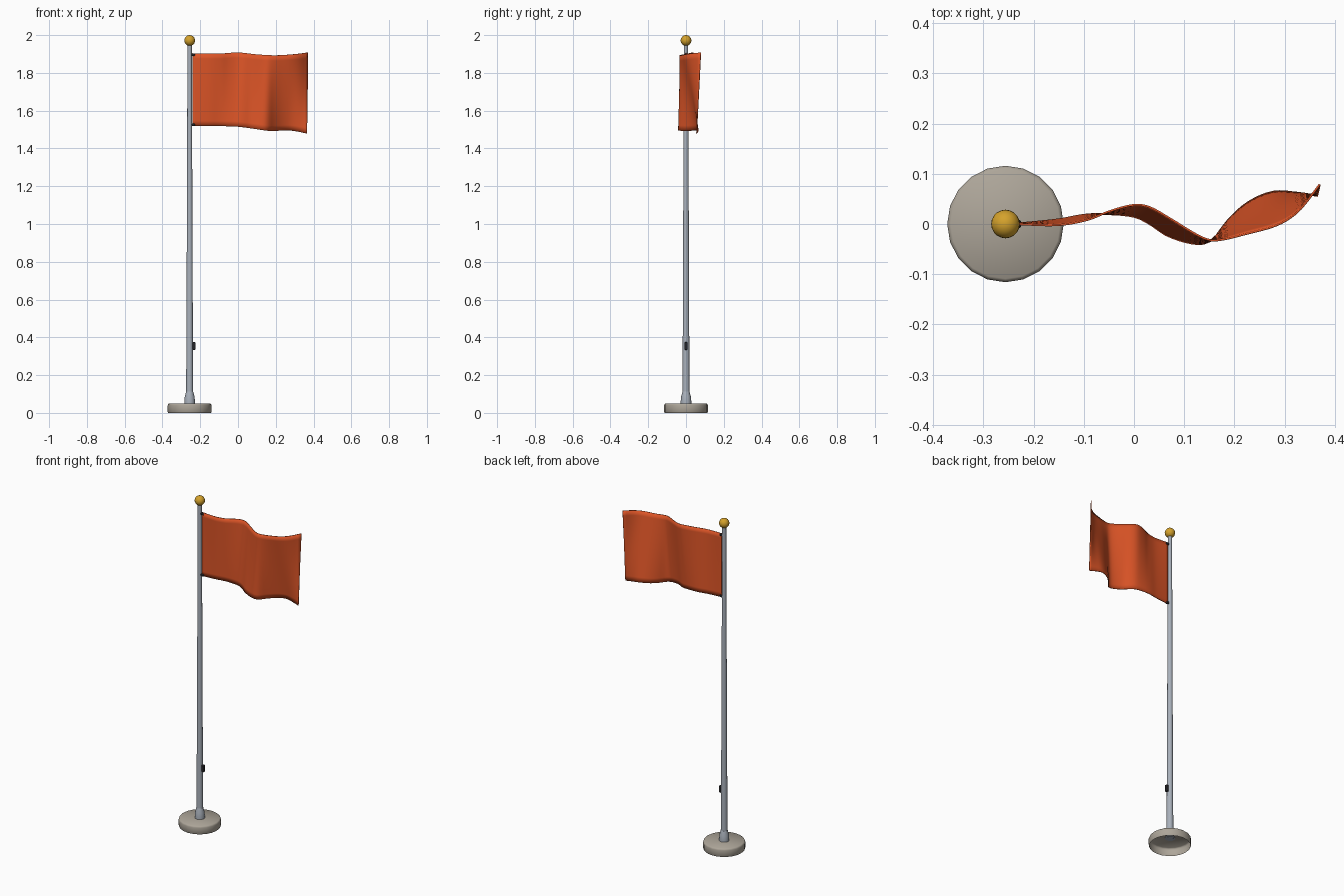
import bpy, bmesh, math

if "Cube" in bpy.data.objects:
    bpy.data.objects.remove(bpy.data.objects["Cube"])

PX = -0.256  # pole axis


def material(name, rgb):
    m = bpy.data.materials.new(name)
    m.diffuse_color = (*rgb, 1)
    m.use_nodes = True
    m.node_tree.nodes["Principled BSDF"].inputs["Base Color"].default_value = m.diffuse_color
    return m


STONE = material("stone grey", (0.42, 0.38, 0.32))
METAL = material("pole silver", (0.40, 0.44, 0.50))
GOLD = material("gold", (0.66, 0.36, 0.025))
RED = material("flag orange red", (0.72, 0.09, 0.02))
DARK = material("dark fittings", (0.03, 0.03, 0.035))


def finish(name, bm, mat, angle=40):
    bmesh.ops.recalc_face_normals(bm, faces=bm.faces)
    me = bpy.data.meshes.new(name)
    bm.to_mesh(me)
    bm.free()
    me.materials.append(mat)
    ob = bpy.data.objects.new(name, me)
    bpy.context.collection.objects.link(ob)
    bpy.ops.object.select_all(action='DESELECT')
    ob.select_set(True)
    bpy.context.view_layer.objects.active = ob
    bpy.ops.object.shade_smooth_by_angle(angle=math.radians(angle))
    return ob


def lathe(name, profile, sides, mat, cap_start=False, cap_end=True):
    """Stack of rings given as (radius, z) around the pole axis."""
    bm = bmesh.new()
    rings = [[bm.verts.new((PX + r * math.cos(2 * math.pi * i / sides),
                            r * math.sin(2 * math.pi * i / sides), z))
              for i in range(sides)] for r, z in profile]
    for a, b in zip(rings, rings[1:]):
        for i in range(sides):
            j = (i + 1) % sides
            bm.faces.new((a[i], a[j], b[j], b[i]))
    if cap_start:
        bm.faces.new(rings[0][::-1])
    if cap_end:
        bm.faces.new(rings[-1])
    return finish(name, bm, mat)


def curve(points, x):
    """Smooth Hermite interpolation through (x, value) points."""
    n = len(points)

    def slope(i):
        a, b = points[max(i - 1, 0)], points[min(i + 1, n - 1)]
        return (b[1] - a[1]) / (b[0] - a[0])

    k = 0
    while k < n - 2 and x > points[k + 1][0]:
        k += 1
    (x0, y0), (x1, y1) = points[k], points[k + 1]
    h = x1 - x0
    t = (x - x0) / h
    return ((2*t**3 - 3*t**2 + 1) * y0 + (t**3 - 2*t**2 + t) * h * slope(k)
            + (3*t**2 - 2*t**3) * y1 + (t**3 - t**2) * h * slope(k + 1))


# Base: hollow disc, open underneath
lathe("base", [(0.113, 0.0), (0.116, 0.005), (0.116, 0.040),
               (0.114, 0.046), (0.109, 0.050)], 20, STONE)

# Pole with flared foot collar
lathe("foot_collar", [(0.028, 0.046), (0.028, 0.062), (0.026, 0.085),
                      (0.019, 0.112)], 16, METAL, True)
lathe("pole", [(0.0185, 0.045), (0.0185, 0.11), (0.0155, 0.80),
               (0.0115, 1.95)], 16, METAL, True)

# Ball finial
bm = bmesh.new()
bmesh.ops.create_uvsphere(bm, u_segments=20, v_segments=12, radius=0.0285)
bmesh.ops.translate(bm, verts=bm.verts, vec=(PX, 0, 1.9715))
finish("finial_ball", bm, GOLD)

# Flag: waving sheet between a top edge and a bottom edge
top_y = [(-0.24, 0.0), (-0.15, -0.002), (-0.09, 0.009), (-0.05, 0.025), (0, 0.038),
         (0.03, 0.034), (0.07, 0.012), (0.13, -0.024), (0.16, -0.033),
         (0.23, -0.018), (0.29, 0.0), (0.33, 0.028), (0.37, 0.079)]
low_y = [(-0.24, 0.0), (-0.15, 0.009), (-0.10, 0.018), (-0.06, 0.020), (0, 0.015),
         (0.03, 0.002), (0.07, -0.024), (0.13, -0.040), (0.16, -0.030),
         (0.19, 0.008), (0.23, 0.043), (0.28, 0.064), (0.33, 0.062), (0.37, 0.056)]
top_z = [(-0.24, 1.904), (-0.10, 1.902), (0, 1.908), (0.10, 1.898),
         (0.20, 1.893), (0.30, 1.899), (0.37, 1.908)]
low_z = [(-0.24, 1.519), (-0.10, 1.518), (0, 1.515), (0.10, 1.502),
         (0.17, 1.493), (0.28, 1.495), (0.37, 1.479)]
COLS, ROWS = 48, 14
bm = bmesh.new()
grid = []
for c in range(COLS + 1):
    x = -0.24 + 0.61 * c / COLS
    ends = [curve(p, x) for p in (top_y, low_y, top_z, low_z)]
    column = []
    for r in range(ROWS + 1):
        v = r / ROWS
        column.append(bm.verts.new((x - 0.004 * v * c / COLS,
                                    ends[0] + (ends[1] - ends[0]) * v,
                                    ends[2] + (ends[3] - ends[2]) * v)))
    grid.append(column)
for c in range(COLS):
    for r in range(ROWS):
        bm.faces.new((grid[c][r], grid[c][r + 1], grid[c + 1][r + 1], grid[c + 1][r]))
flag = finish("flag", bm, RED, 60)
solid = flag.modifiers.new("thickness", 'SOLIDIFY')
solid.thickness = 0.004
solid.offset = 0

# Flag clips and halyard cleat
for name, x, z, size in (("upper_clip", -0.238, 1.896, (0.020, 0.014, 0.014)),
                         ("lower_clip", -0.238, 1.525, (0.020, 0.014, 0.014)),
                         ("cleat", -0.233, 0.354, (0.016, 0.016, 0.042))):
    bm = bmesh.new()
    bmesh.ops.create_cube(bm, size=1)
    bmesh.ops.scale(bm, verts=bm.verts, vec=size)
    bmesh.ops.bevel(bm, geom=bm.edges[:], offset=0.003, segments=1, affect='EDGES')
    bmesh.ops.translate(bm, verts=bm.verts, vec=(x, 0, z))
    finish(name, bm, DARK, 30)
